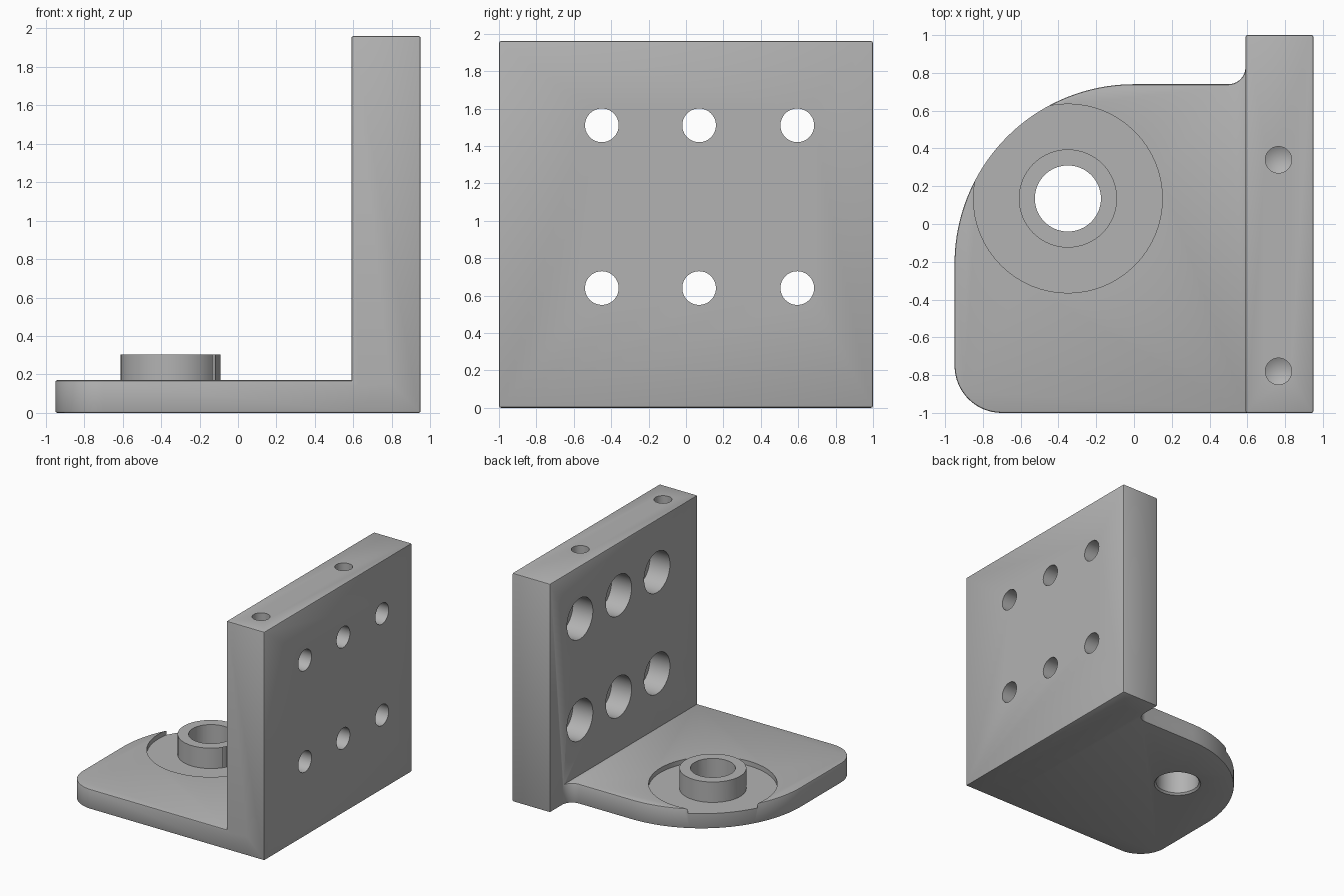
import bpy, bmesh
from math import cos, sin, radians, pi
from mathutils import Matrix

cube = bpy.data.objects.get("Cube")
if cube:
    bpy.data.objects.remove(cube)

grey = bpy.data.materials.new("machined grey")
grey.use_nodes = True
colour = (0.45, 0.45, 0.45, 1)
grey.diffuse_color = colour
grey.node_tree.nodes["Principled BSDF"].inputs["Base Color"].default_value = colour

THICK, WALL_X, HEIGHT, EDGE = 0.17, 0.59, 1.96, 0.01
BOSS = (-0.35, 0.135)


def make_object(name, bm):
    bmesh.ops.recalc_face_normals(bm, faces=bm.faces)
    mesh = bpy.data.meshes.new(name)
    bm.to_mesh(mesh)
    bm.free()
    mesh.materials.append(grey)
    obj = bpy.data.objects.new(name, mesh)
    bpy.context.collection.objects.link(obj)
    return obj


def arc(cx, cy, r, start, end, steps):
    angles = [radians(start + (end - start) * i / steps) for i in range(steps + 1)]
    return [(cx + r * cos(a), cy + r * sin(a)) for a in angles]


def extrude(name, outline, height):
    bm = bmesh.new()
    face = bm.faces.new([bm.verts.new((x, y, 0)) for x, y in outline])
    top = bmesh.ops.extrude_face_region(bm, geom=[face])["geom"]
    verts = [v for v in top if isinstance(v, bmesh.types.BMVert)]
    bmesh.ops.translate(bm, vec=(0, 0, height), verts=verts)
    return make_object(name, bm)


def lathe(bm, profile, matrix, sides=64):
    """Turn a closed (radius, height) profile that starts and ends on the axis."""
    rings = []
    for r, z in profile:
        count = sides if r else 1
        rings.append([bm.verts.new(matrix @ Matrix.Rotation(2 * pi * i / count, 4, "Z")
                                   @ Matrix.Translation((r, 0, z)).to_translation())
                      for i in range(count)])
    for a, b in zip(rings, rings[1:]):
        for i in range(sides):
            j = (i + 1) % sides
            quad = [a[i % len(a)], a[j % len(a)], b[j % len(b)], b[i % len(b)]]
            bm.faces.new(list(dict.fromkeys(quad)))


def turned(name, profile, matrix):
    bm = bmesh.new()
    lathe(bm, profile, matrix)
    return make_object(name, bm)


def apply(obj, kind, **settings):
    mod = obj.modifiers.new(kind.title(), kind)
    for key, value in settings.items():
        setattr(mod, key, value)
    bpy.context.view_layer.objects.active = obj
    bpy.ops.object.modifier_apply(modifier=mod.name)


def combine(obj, other, operation):
    apply(obj, "BOOLEAN", object=other, operation=operation, solver="EXACT")
    bpy.data.objects.remove(other)


def soften(obj):
    apply(obj, "BEVEL", width=EDGE, segments=2, limit_method="ANGLE", angle_limit=radians(50))


# Upright wall
bracket = extrude("mounting_bracket", [(WALL_X, -1), (0.95, -1), (0.95, 1), (WALL_X, 1)], HEIGHT)
soften(bracket)

# Base plate with rounded corners and a fillet into the wall
outline = [(0.8, -1), (0.8, 0.83)]
outline += arc(WALL_X - 0.09, 0.83, 0.09, 0, -90, 10)
outline += arc(0, -0.21, 0.95, 90, 180, 40)
outline += arc(-0.70, -0.75, 0.25, 180, 270, 16)
plate = extrude("base_plate", outline, THICK)
soften(plate)
combine(bracket, plate, "UNION")

# Round recess and raised boss
at_boss = Matrix.Translation((*BOSS, 0))
recess = turned("recess_cutter", [(0, 0.13), (0.5, 0.13), (0.5, 0.4), (0, 0.4)], at_boss)
combine(bracket, recess, "DIFFERENCE")
boss = turned("boss", [(0, 0.08), (0.26, 0.08), (0.26, 0.305), (0, 0.305)], at_boss)
combine(bracket, boss, "UNION")

# All drilled holes
bm = bmesh.new()
lathe(bm, [(0, -0.1), (0.19, -0.1), (0.19, 0), (0.175, 0.015), (0.175, 0.5), (0, 0.5)], at_boss)
counterbore = [(0, -0.1), (0.175, -0.1), (0.175, 0.19), (0.09, 0.19), (0.09, 0.6), (0, 0.6)]
for y in (-0.45, 0.07, 0.595):
    for z in (0.64, 1.51):
        lathe(bm, counterbore, Matrix.Translation((WALL_X, y, z)) @ Matrix.Rotation(pi / 2, 4, "Y"))
blind = [(0, -0.39), (0.07, -0.35), (0.07, 0.1), (0, 0.1)]
for y in (-0.78, 0.34):
    lathe(bm, blind, Matrix.Translation((0.765, y, HEIGHT)), 40)
combine(bracket, make_object("hole_cutters", bm), "DIFFERENCE")

# Smooth curved walls, keep machined edges sharp
bpy.ops.object.select_all(action="DESELECT")
bracket.select_set(True)
bpy.context.view_layer.objects.active = bracket
bpy.ops.object.shade_smooth_by_angle(angle=radians(30))
